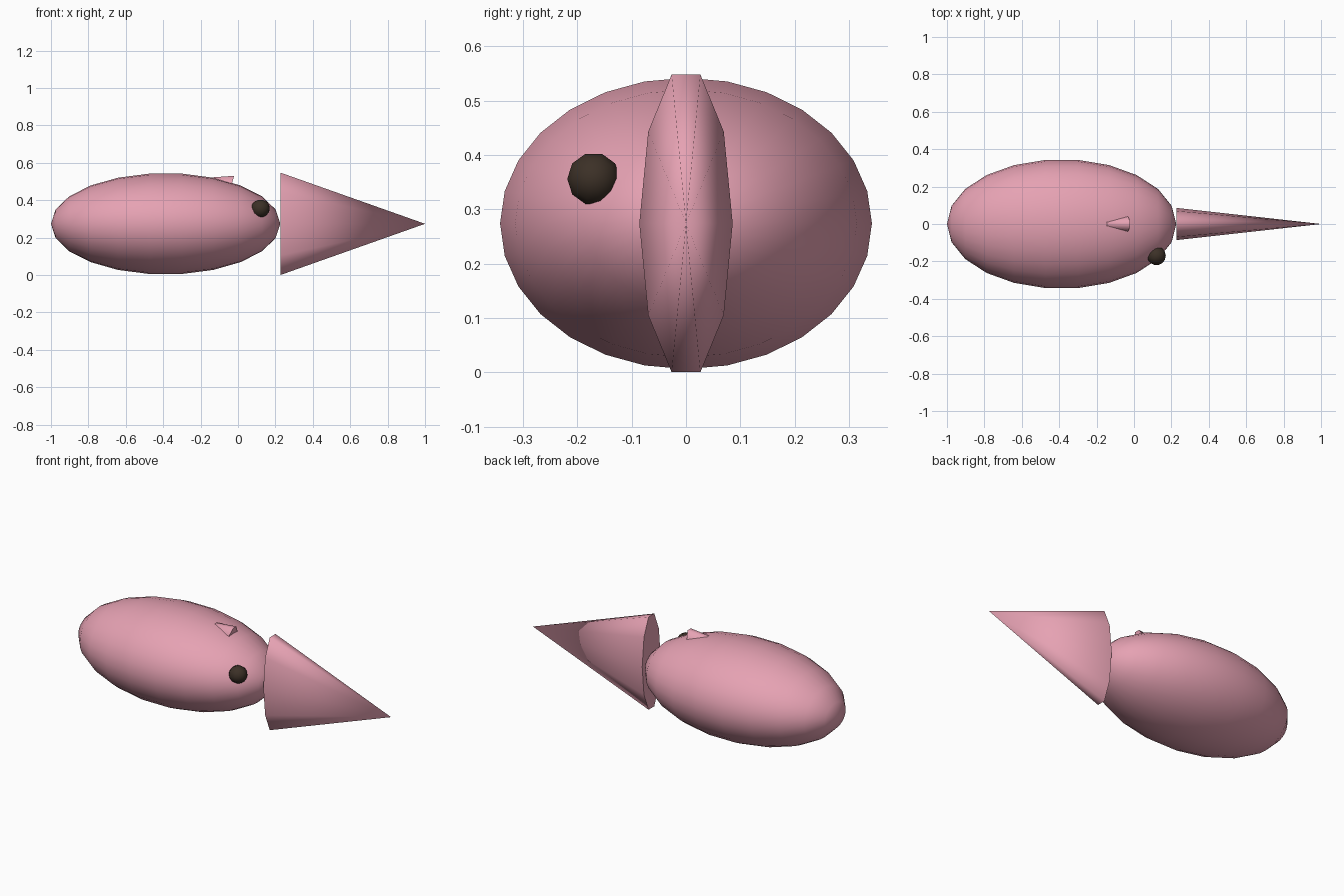
import bpy
from math import radians

if "Cube" in bpy.data.objects:
    bpy.data.objects.remove(bpy.data.objects["Cube"])


def material(name, rgb):
    mat = bpy.data.materials.new(name)
    mat.diffuse_color = (*rgb, 1)
    mat.use_nodes = True
    mat.node_tree.nodes["Principled BSDF"].inputs["Base Color"].default_value = mat.diffuse_color
    return mat


def finish(name, scale, mat):
    ob = bpy.context.object
    ob.name = name
    ob.scale = scale
    ob.data.materials.append(mat)
    bpy.ops.object.transform_apply(location=False, rotation=True, scale=True)
    bpy.ops.object.shade_smooth_by_angle(angle=radians(75))
    return ob


def ellipsoid(name, loc, scale, segments, rings, mat):
    # poles lie along x
    bpy.ops.mesh.primitive_uv_sphere_add(segments=segments, ring_count=rings, radius=1,
                                         location=loc, rotation=(0, radians(90), 0))
    return finish(name, scale, mat)


def flat_cone(name, loc, tilt, height, width, length, mat):
    # ten-sided cone squashed sideways
    bpy.ops.mesh.primitive_cone_add(vertices=10, radius1=1, radius2=0, depth=1,
                                    location=loc, rotation=(0, radians(tilt), 0))
    return finish(name, (height, width, length), mat)


pink = material("pink", (0.79, 0.36, 0.45))
dark = material("dark_brown", (0.045, 0.03, 0.02))

# Body
ellipsoid("body", (-0.387, 0, 0.274), (0.271, 0.346, 0.613), 28, 11, pink)

# Tail, tip pointing along +x
flat_cone("tail", (0.613, 0, 0.274), 90, 0.288, 0.086, 0.774, pink)

# Back fin, mostly sunk into the body
flat_cone("back_fin", (-0.21, 0, 0.463), -75, 0.12, 0.05, 0.33, pink)

# Single eye on the front side
ellipsoid("eye", (0.12, -0.17, 0.356), (0.05, 0.05, 0.05), 10, 7, dark)
